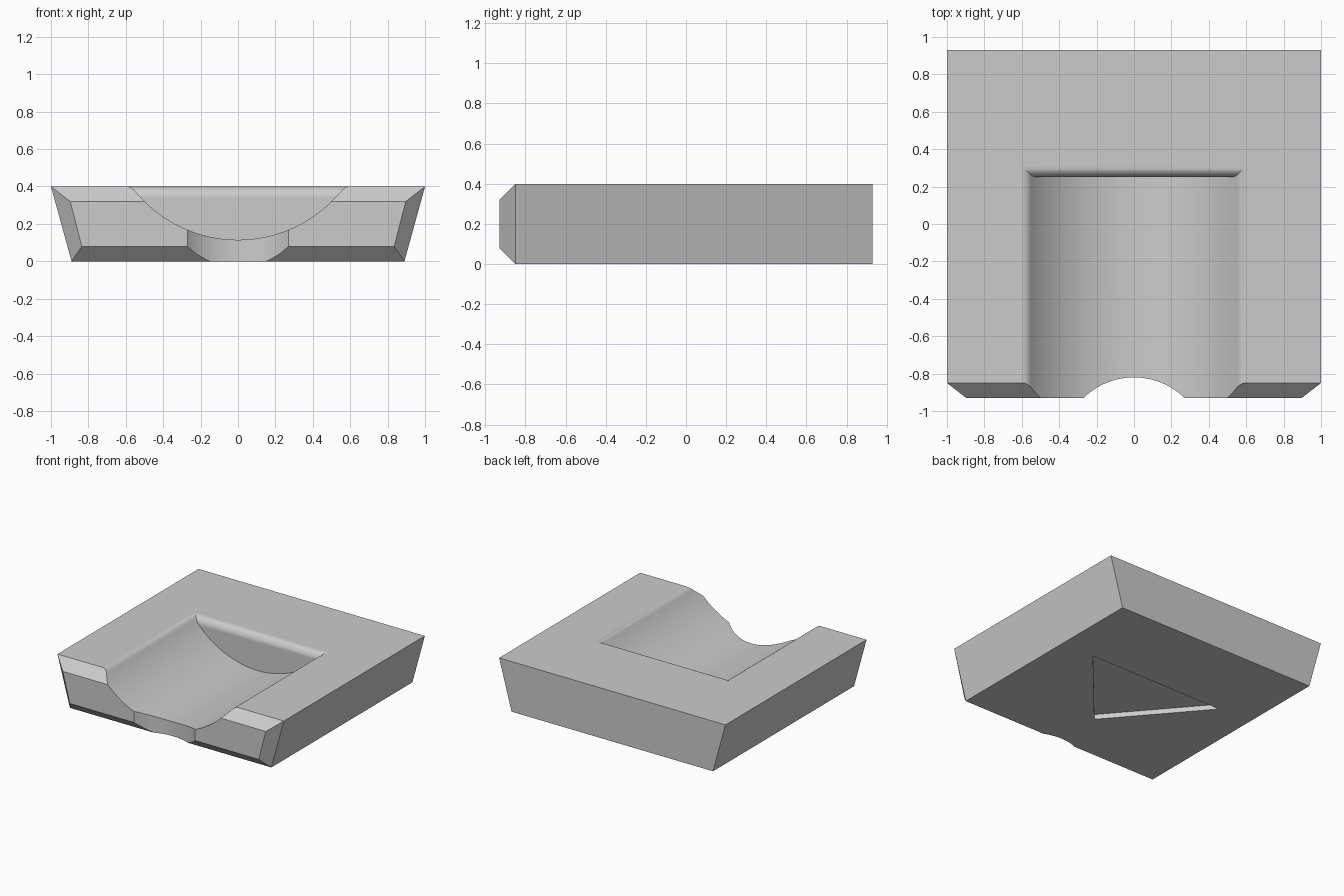
import bpy
import bmesh
from math import sin, cos, acos, atan2, sqrt, radians, pi

default = bpy.data.objects.get("Cube")
if default:
    bpy.data.objects.remove(default, do_unlink=True)

HEIGHT = 0.4
BACK, SHOULDER, NOSE = 0.93, -0.85, -0.93

grey = bpy.data.materials.new("plain grey")
grey.use_nodes = True
colour = (0.6, 0.6, 0.6, 1)
grey.diffuse_color = colour
grey.node_tree.nodes["Principled BSDF"].inputs["Base Color"].default_value = colour


def make_object(name, bm):
    bmesh.ops.recalc_face_normals(bm, faces=bm.faces)
    mesh = bpy.data.meshes.new(name)
    bm.to_mesh(mesh)
    bm.free()
    obj = bpy.data.objects.new(name, mesh)
    bpy.context.collection.objects.link(obj)
    mesh.materials.append(grey)
    return obj


def loft(name, rings):
    """Join equal-sized rings of points into a closed solid."""
    bm = bmesh.new()
    loops = [[bm.verts.new(p) for p in ring] for ring in rings]
    n = len(loops[0])
    for a, b in zip(loops, loops[1:]):
        for i in range(n):
            j = (i + 1) % n
            bm.faces.new((a[i], a[j], b[j], b[i]))
    bm.faces.new(loops[0])
    bm.faces.new(loops[-1])
    return make_object(name, bm)


def trapezoid(y, bottom, top, z0, z1):
    return [(-bottom, y, z0), (bottom, y, z0), (top, y, z1), (-top, y, z1)]


# Block with dovetail sides and a tapered nose
block = loft("tray_block", [
    trapezoid(BACK, 0.89, 1, 0, HEIGHT),
    trapezoid(SHOULDER, 0.89, 1, 0, HEIGHT),
    trapezoid(NOSE, 0.835, 0.897, 0.08, 0.32),
])


# Round trough with a rolled lip along both sides and the back wall
def trough_cutter():
    radius, lip, wall = 0.712, 0.06, 0.25
    centre_z = 0.115 + radius
    lip_z = HEIGHT - lip
    lip_x = sqrt((radius + lip) ** 2 - (centre_z - lip_z) ** 2)
    a_wall = acos((centre_z - lip_z) / radius)
    a_lip = atan2(lip_x, centre_z - lip_z)

    angles = [a_wall * i / 24 for i in range(25)]
    angles += [a_wall + (a_lip - a_wall) * i / 4 for i in range(1, 5)]
    half = [(radius * sin(a), centre_z - radius * cos(a)) for a in angles]
    for i in range(1, 11):
        t = a_lip * (1 - i / 10)
        half.append((lip_x - lip * sin(t), lip_z + lip * cos(t)))
    half.append((lip_x, HEIGHT + 0.1))

    def back_y(z):
        d = min(max(z - lip_z, 0), lip)
        return wall + lip - sqrt(max(lip * lip - d * d, 0))

    bm = bmesh.new()
    profile = [(-x, z) for x, z in reversed(half[1:])] + half
    front = [bm.verts.new((x, -1.2, z)) for x, z in profile]
    back = [bm.verts.new((x, back_y(z), z)) for x, z in profile]
    last = len(profile) - 1
    for i in range(last):
        bm.faces.new((front[i], front[i + 1], back[i + 1], back[i]))
    bm.faces.new((front[0], front[last], back[last], back[0]))
    bm.faces.new(front)
    # Rolled back lip in strips, then the flat wall below it
    strips = len(half) - 25
    for i in range(strips):
        bm.faces.new((back[i], back[i + 1], back[last - i - 1], back[last - i]))
    bm.faces.new(back[strips:last - strips + 1])
    return make_object("trough_cutter", bm)


def prism(name, outline, z0, z1):
    return loft(name, [[(x, y, z) for x, y in outline] for z in (z0, z1)])


# Finger notch in the nose and shallow triangular recess underneath
circle = [(0.386 * cos(2 * pi * i / 128), -1.206 + 0.386 * sin(2 * pi * i / 128))
          for i in range(128)]
cutters = [
    trough_cutter(),
    prism("notch_cutter", circle, -0.2, 0.6),
    prism("recess_cutter", [(-0.6, 0.25), (0, -0.45), (0.6, 0.25)], -0.1, 0.04),
]

bpy.ops.object.select_all(action="DESELECT")
block.select_set(True)
bpy.context.view_layer.objects.active = block
for cutter in cutters:
    cutter.hide_render = True
    mod = block.modifiers.new(cutter.name, "BOOLEAN")
    mod.operation = "DIFFERENCE"
    mod.solver = "EXACT"
    mod.object = cutter
    bpy.ops.object.modifier_apply(modifier=mod.name)
    bpy.data.objects.remove(cutter, do_unlink=True)

# Smooth curves, crisp edges
bpy.ops.object.shade_smooth_by_angle(angle=radians(25))
weighted = block.modifiers.new("even_shading", "WEIGHTED_NORMAL")
weighted.keep_sharp = True
